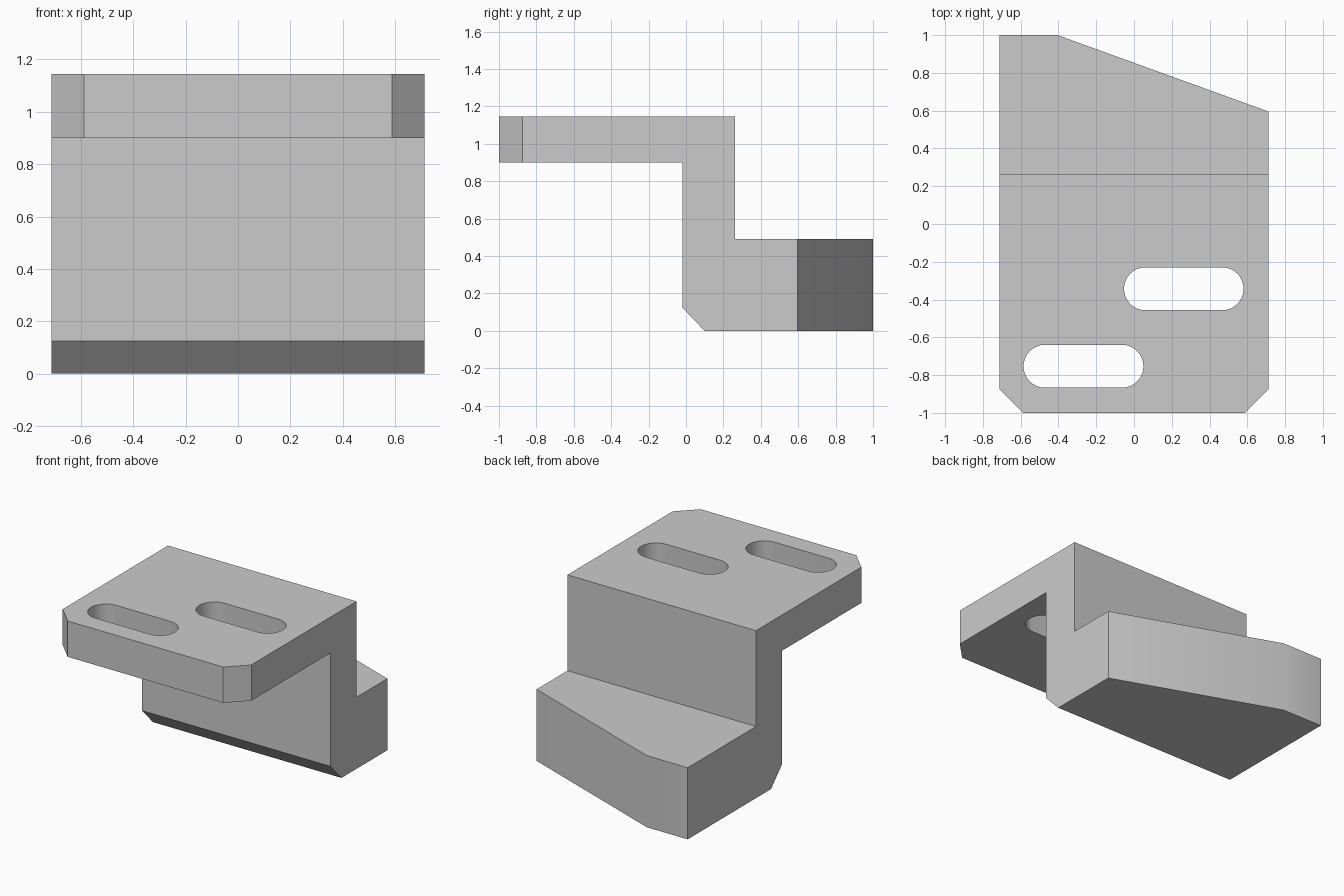
import bpy
import bmesh
import math
from mathutils import Vector

cube = bpy.data.objects.get("Cube")
if cube:
    bpy.data.objects.remove(cube, do_unlink=True)

HALF_WIDTH = 0.713
TOP = 1.145


def prism(name, points, direction):
    """Extrude a closed outline along a direction."""
    bm = bmesh.new()
    face = bm.faces.new([bm.verts.new(p) for p in points])
    result = bmesh.ops.extrude_face_region(bm, geom=[face])
    verts = [v for v in result["geom"] if isinstance(v, bmesh.types.BMVert)]
    bmesh.ops.translate(bm, verts=verts, vec=Vector(direction))
    bmesh.ops.recalc_face_normals(bm, faces=bm.faces)
    mesh = bpy.data.meshes.new(name)
    bm.to_mesh(mesh)
    bm.free()
    obj = bpy.data.objects.new(name, mesh)
    bpy.context.collection.objects.link(obj)
    return obj


def cut(target, cutter, operation):
    """Apply a boolean, then discard the cutter."""
    cutter.hide_render = True
    mod = target.modifiers.new("cut", "BOOLEAN")
    mod.operation = operation
    mod.solver = "EXACT"
    mod.object = cutter
    bpy.context.view_layer.objects.active = target
    bpy.ops.object.modifier_apply(modifier=mod.name)
    bpy.data.objects.remove(cutter, do_unlink=True)


def slot_outline(x_min, x_max, y, radius, segments=16):
    """Rounded slot running along x."""
    points = []
    for centre, start in ((x_max - radius, -90), (x_min + radius, 90)):
        for i in range(segments + 1):
            a = math.radians(start + 180 * i / segments)
            points.append((centre + radius * math.cos(a), y + radius * math.sin(a), -0.5))
    return points


# Stepped side profile (y, z), extruded across the width
profile = [(-1, 0.9), (-1, TOP), (0.262, TOP), (0.262, 0.49), (1, 0.49),
           (1, 0), (0.1, 0), (-0.02, 0.125), (-0.02, 0.9)]
bracket = prism("step_bracket", [(-HALF_WIDTH - 0.1, y, z) for y, z in profile],
                (2 * HALF_WIDTH + 0.2, 0, 0))

# Plan outline: chamfered front corners, slanted back
plan = [(-HALF_WIDTH, 1.1), (-HALF_WIDTH, -0.875), (-0.588, -1), (0.588, -1),
        (HALF_WIDTH, -0.875), (HALF_WIDTH, 0.595), (-0.405, 1), (-0.405, 1.1)]
cut(bracket, prism("plan_cutter", [(x, y, -0.5) for x, y in plan], (0, 0, 2)), "INTERSECT")

# Two staggered mounting slots
for x_min, x_max, y in ((-0.053, 0.58, -0.343), (-0.585, 0.05, -0.753)):
    cut(bracket, prism("slot_cutter", slot_outline(x_min, x_max, y, 0.1135), (0, 0, 2)),
        "DIFFERENCE")

# Plain grey finish
grey = bpy.data.materials.new("plain_grey")
grey.use_nodes = True
colour = (0.6, 0.6, 0.6, 1)
grey.diffuse_color = colour
grey.node_tree.nodes["Principled BSDF"].inputs["Base Color"].default_value = colour
bracket.data.materials.clear()
bracket.data.materials.append(grey)

# Smooth slot walls, crisp edges elsewhere
bpy.ops.object.select_all(action="DESELECT")
bracket.select_set(True)
bpy.context.view_layer.objects.active = bracket
bpy.ops.object.shade_smooth_by_angle(angle=math.radians(30))
